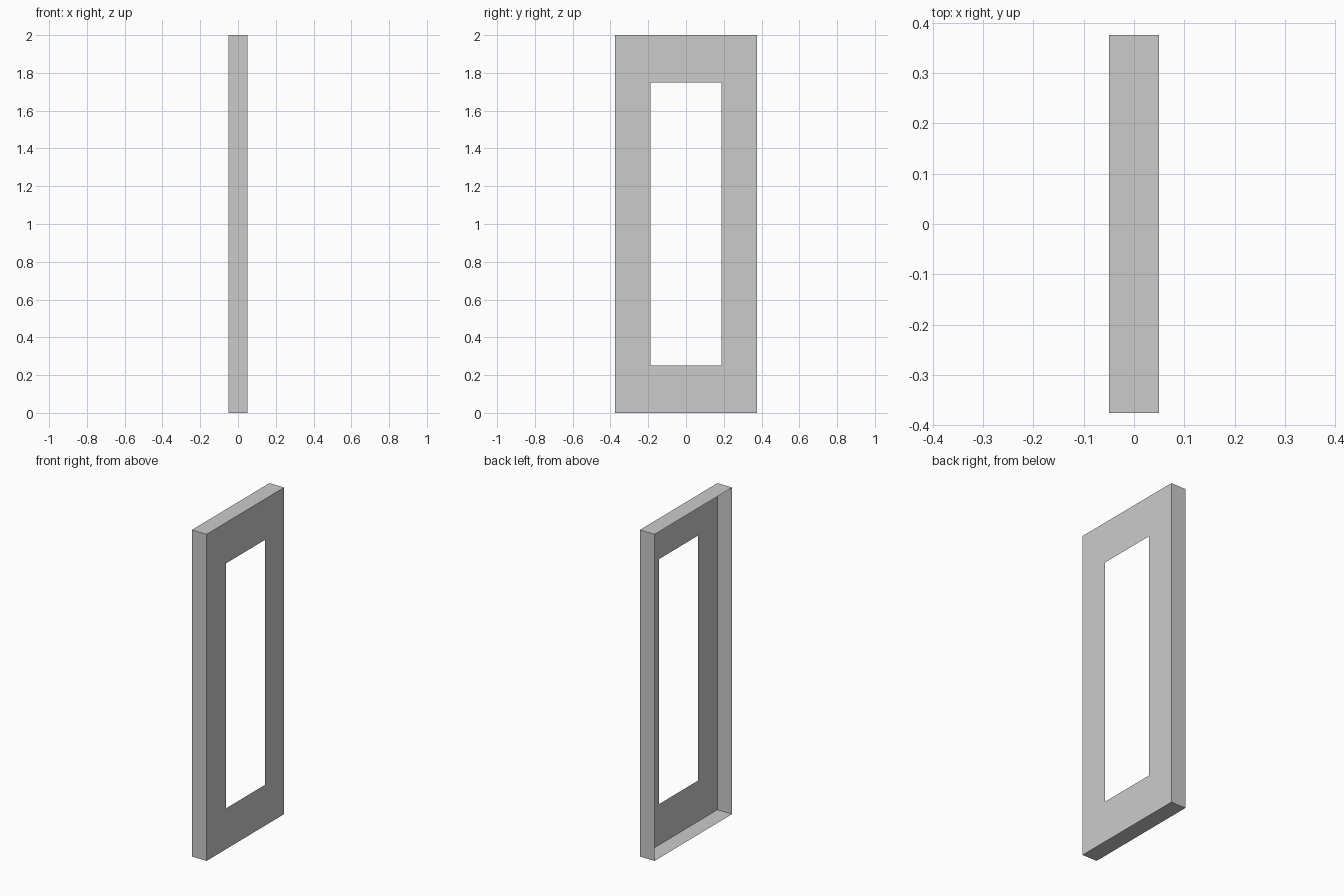
import bpy, bmesh
from math import copysign
from mathutils import Matrix

if "Cube" in bpy.data.objects:
    bpy.data.objects.remove(bpy.data.objects["Cube"])

DEPTH, WIDTH, HEIGHT = 0.10, 0.75, 2.0
HOLE_W, HOLE_H = 0.375, 1.5

bm = bmesh.new()

# Outer shell
size = Matrix.Diagonal((DEPTH, WIDTH, HEIGHT, 1))
bmesh.ops.create_cube(bm, size=1, matrix=Matrix.Translation((0, 0, HEIGHT / 2)) @ size)
bm.normal_update()
back = min(bm.faces, key=lambda f: f.calc_center_median().x)
panel = max(bm.faces, key=lambda f: f.calc_center_median().x)

# Window opening in the thin +x panel
bmesh.ops.inset_individual(bm, faces=[panel], thickness=0.1)
for v in panel.verts:
    v.co.y = copysign(HOLE_W / 2, v.co.y)
    v.co.z = HEIGHT / 2 + copysign(HOLE_H / 2, v.co.z - HEIGHT / 2)

# Open the -x side and the window
bmesh.ops.delete(bm, geom=[back, panel], context='FACES_ONLY')

mesh = bpy.data.meshes.new("window_frame")
bm.to_mesh(mesh)
bm.free()
bpy.context.collection.objects.link(bpy.data.objects.new("window_frame", mesh))
